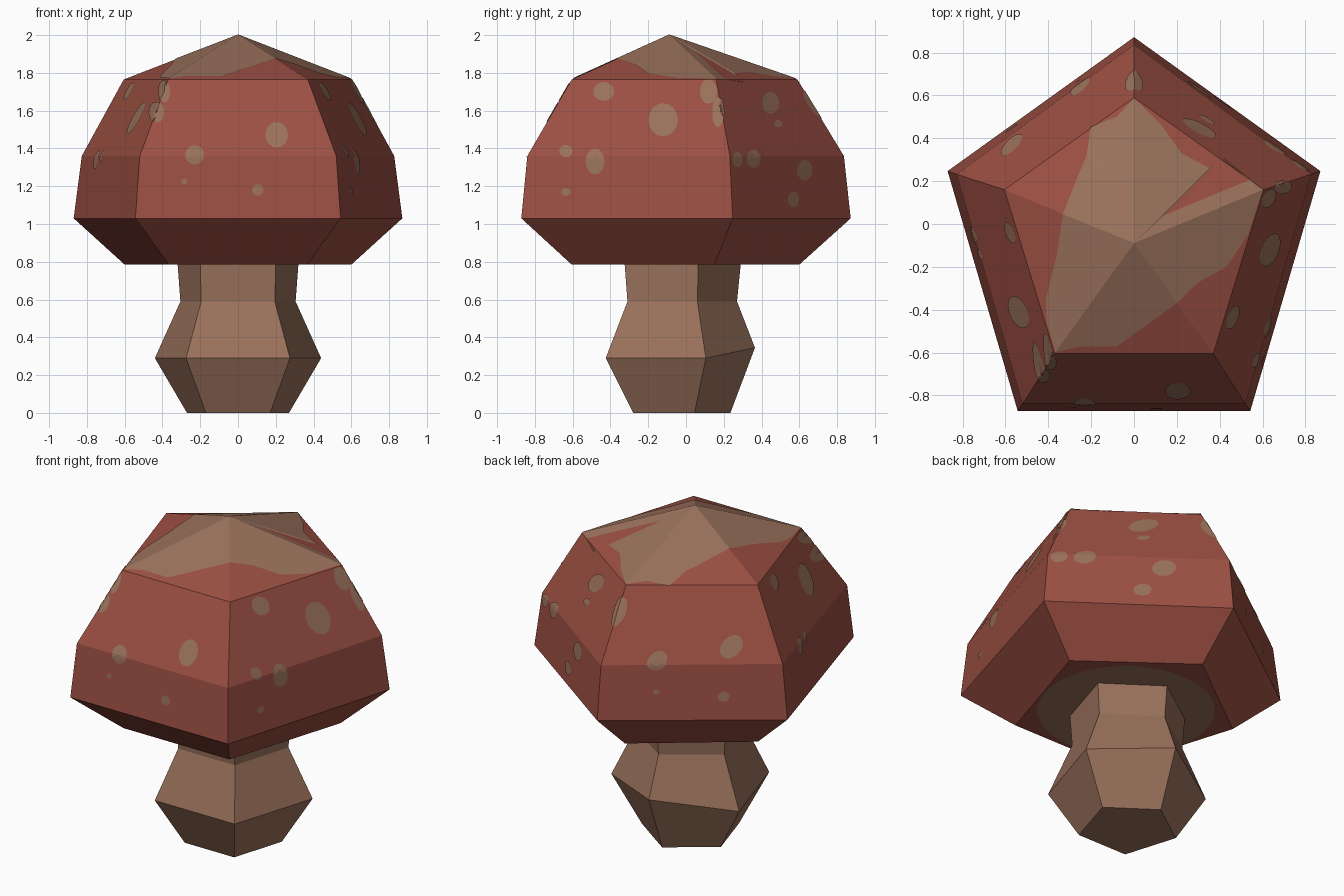
import bpy, bmesh, math
from mathutils import Vector
from mathutils.bvhtree import BVHTree

if "Cube" in bpy.data.objects:
    bpy.data.objects.remove(bpy.data.objects["Cube"])


def material(name, rgb):
    m = bpy.data.materials.new(name)
    m.diffuse_color = (*rgb, 1)
    m.use_nodes = True
    m.node_tree.nodes["Principled BSDF"].inputs["Base Color"].default_value = m.diffuse_color
    return m


red = material("cap red", (0.33, 0.078, 0.055))
tan = material("stem tan", (0.32, 0.165, 0.105))


def add_object(name, bm, mat):
    mesh = bpy.data.meshes.new(name)
    bm.to_mesh(mesh)
    mesh.materials.append(mat)
    ob = bpy.data.objects.new(name, mesh)
    bpy.context.collection.objects.link(ob)
    return ob


def pentagon(x_side, y_back, y_side, x_front, y_front, z, z_back=None):
    return [(0, y_back, z if z_back is None else z_back), (-x_side, y_side, z),
            (-x_front, y_front, z), (x_front, y_front, z), (x_side, y_side, z)]


def loft(rings, apex=None):
    """Skin stacked pentagons, closing the ends (optionally with a peak)."""
    bm = bmesh.new()
    loops = [[bm.verts.new(p) for p in r] for r in rings]
    for a, b in zip(loops, loops[1:]):
        for i in range(5):
            j = (i + 1) % 5
            bm.faces.new((a[i], a[j], b[j], b[i]))
    bm.faces.new(loops[0][::-1])
    if apex:
        top = bm.verts.new(apex)
        for i in range(5):
            bm.faces.new((loops[-1][i], loops[-1][(i + 1) % 5], top))
    else:
        bm.faces.new(loops[-1])
    bmesh.ops.recalc_face_normals(bm, faces=bm.faces)
    return bm


# Stem: bulbous five-sided foot and waist
add_object("stem", loft([
    pentagon(0.27, 0.235, 0.045, 0.17, -0.28, 0),
    pentagon(0.44, 0.365, 0.105, 0.275, -0.425, 0.29, 0.345),
    pentagon(0.305, 0.27, 0.06, 0.195, -0.31, 0.59),
    pentagon(0.32, 0.29, 0.065, 0.2, -0.325, 0.79)]), tan)

# Cap: five-sided dome with a low peak
cap_bm = loft([
    pentagon(0.60, 0.60, 0.15, 0.365, -0.605, 0.785),
    pentagon(0.87, 0.872, 0.247, 0.543, -0.872, 1.03),
    pentagon(0.827, 0.836, 0.232, 0.52, -0.84, 1.36),
    pentagon(0.605, 0.59, 0.16, 0.37, -0.605, 1.765)], (0, -0.09, 2.0))
add_object("cap", cap_bm, red)
tree = BVHTree.FromBMesh(cap_bm)

# Gill disc under the cap
bm = bmesh.new()
bm.faces.new([bm.verts.new((0.5 * math.cos(a), -0.07 + 0.5 * math.sin(a), 0.781))
              for a in (-math.tau * i / 40 for i in range(40))])
add_object("gills", bm, tan)

VIEWS = {"front": lambda u, v: ((u, -3, v), (0, 1, 0)),
         "back": lambda u, v: ((u, 3, v), (0, -1, 0)),
         "right": lambda u, v: ((3, u, v), (-1, 0, 0)),
         "left": lambda u, v: ((-3, u, v), (1, 0, 0)),
         "top": lambda u, v: ((u, v, 3), (0, 0, -1))}


def on_cap(view, u, v):
    o, d = (Vector(c) for c in VIEWS[view](u, v))
    hit, n, _, _ = tree.ray_cast(o, d)
    if hit is None:
        hit, n, _, _ = tree.find_nearest(o + d * 2.4)
    return hit + n * 0.004


def fan(bm, view, centre, rings):
    """Thin skin laid on the cap from concentric outlines."""
    d = Vector(VIEWS[view](0, 0)[1])
    mid = bm.verts.new(on_cap(view, *centre))
    loops = [[bm.verts.new(on_cap(view, *p)) for p in r] for r in rings]
    n = len(rings[0])
    faces = []
    for i in range(n):
        j = (i + 1) % n
        faces.append(bm.faces.new((mid, loops[0][i], loops[0][j])))
        for a, b in zip(loops, loops[1:]):
            faces.append(bm.faces.new((a[i], b[i], b[j], a[j])))
    for f in faces:
        f.normal_update()
        if f.normal.dot(d) > 0:
            f.normal_flip()


# Worn tan patch over the peak
outline = [(0, 0.585), (-0.08, 0.50), (-0.2, 0.45), (-0.22, 0.32), (-0.27, 0.2),
           (-0.33, 0.046), (-0.36, -0.15), (-0.41, -0.35), (-0.405, -0.46),
           (-0.366, -0.598), (-0.25, -0.57), (-0.08, -0.57), (0.03, -0.49),
           (0.2, -0.368), (0.3, -0.27), (0.43, -0.2), (0.53, -0.05),
           (0.6, 0.158), (0.42, 0.30), (0.35, 0.26), (0.22, 0.33), (0.12, 0.47)]
bm = bmesh.new()
fan(bm, "top", (0, -0.09), [outline])
add_object("peak_patch", bm, tan)

# Spots: position and radii as seen from each side
SPOTS = {
    "front": [(-0.23, 1.365, .05, .05), (0.205, 1.47, .06, .068), (0.105, 1.18, .03, .03),
              (-0.285, 1.225, .015, .015), (-0.43, 1.59, .04, .055), (-0.39, 1.70, .03, .06)],
    "right": [(-0.435, 1.70, .055, .05), (-0.12, 1.55, .078, .088), (-0.48, 1.33, .05, .068),
              (-0.635, 1.385, .035, .032), (-0.635, 1.17, .025, .02), (0.12, 1.70, .045, .065),
              (0.17, 1.59, .03, .08), (0.445, 1.64, .045, .058), (0.485, 1.53, .022, .02),
              (0.355, 1.345, .037, .048), (0.27, 1.34, .028, .04), (0.625, 1.285, .04, .055),
              (0.565, 1.13, .03, .04)],
    "left": [(-0.41, 1.56, .075, .085), (-0.04, 1.70, .05, .045), (-0.05, 1.34, .04, .05),
             (-0.14, 1.36, .025, .03)],
    "back": [(-0.25, 1.38, .045, .052), (-0.57, 1.45, .05, .06), (-0.57, 1.17, .028, .03),
             (-0.26, 1.2, .015, .015), (0, 1.63, .04, .075)],
}
bm = bmesh.new()
for view, spots in SPOTS.items():
    for u, v, ru, rv in spots:
        rings = [[(u + k * ru * math.cos(a), v + k * rv * math.sin(a))
                  for a in (math.tau * i / 16 for i in range(16))] for k in (0.5, 1)]
        fan(bm, view, (u, v), rings)
add_object("spots", bm, tan)
